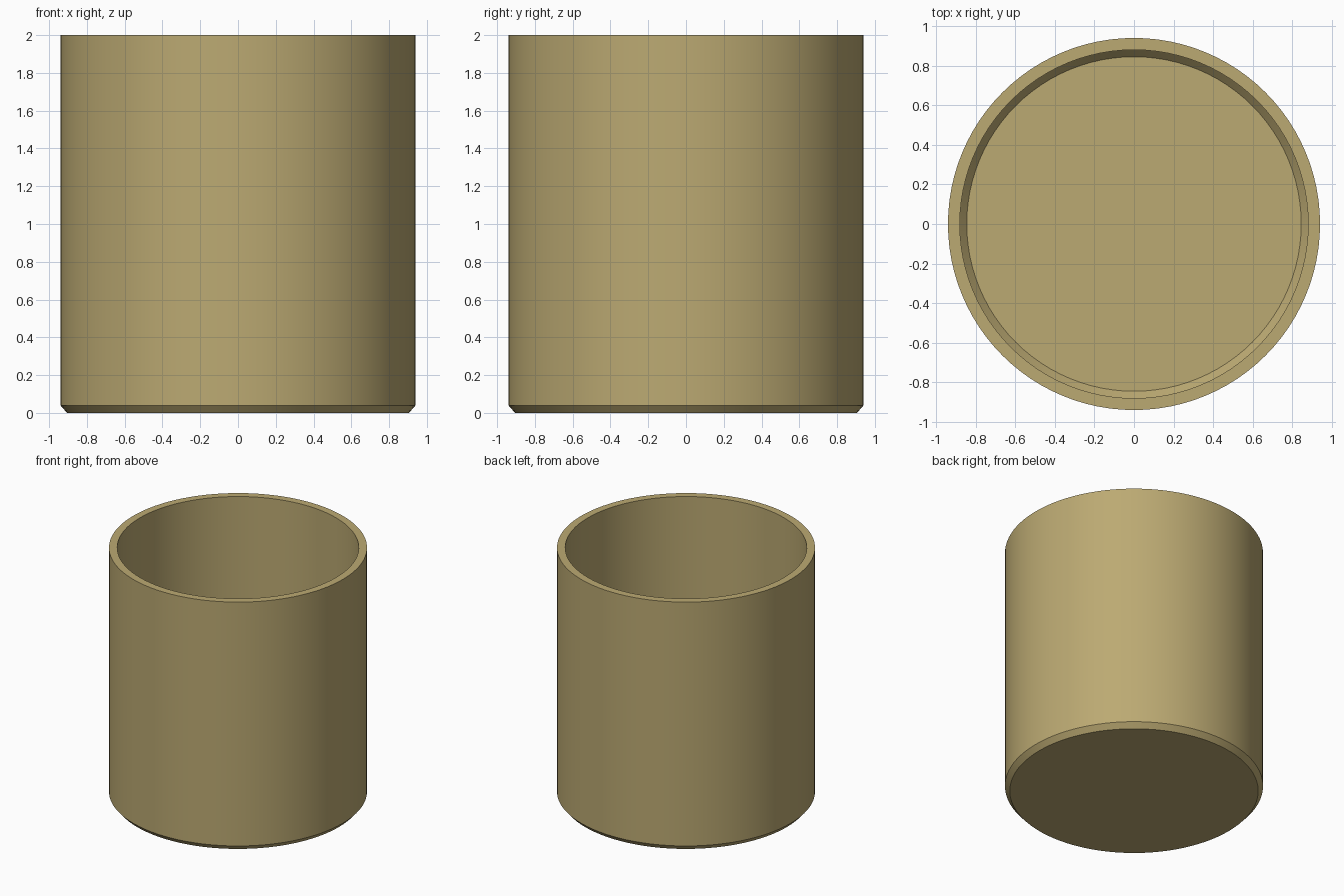
import bpy, bmesh, math

if "Cube" in bpy.data.objects:
    bpy.data.objects.remove(bpy.data.objects["Cube"])

SEGMENTS = 96
# Radius / height profile: outer base, chamfer, wall, rim, inner wall, inner chamfer, floor
PROFILE = [(0.905, 0.0), (0.94, 0.04), (0.94, 2.0),
           (0.88, 2.0), (0.88, 0.10), (0.845, 0.06)]

bm = bmesh.new()
rings = []
for r, z in PROFILE:
    rings.append([bm.verts.new((r * math.cos(2 * math.pi * i / SEGMENTS),
                                r * math.sin(2 * math.pi * i / SEGMENTS), z))
                  for i in range(SEGMENTS)])

# Walls, rim and chamfers
for a, b in zip(rings, rings[1:]):
    for i in range(SEGMENTS):
        j = (i + 1) % SEGMENTS
        bm.faces.new((a[i], a[j], b[j], b[i]))

# Underside and inner floor
bm.faces.new(rings[0][::-1])
bm.faces.new(rings[-1])
bmesh.ops.recalc_face_normals(bm, faces=bm.faces)

mesh = bpy.data.meshes.new("cup_body")
bm.to_mesh(mesh)
bm.free()
cup = bpy.data.objects.new("cup_body", mesh)
bpy.context.collection.objects.link(cup)

# Tan material
mat = bpy.data.materials.new("tan")
mat.diffuse_color = (0.50, 0.40, 0.17, 1.0)
mat.use_nodes = True
mat.node_tree.nodes["Principled BSDF"].inputs["Base Color"].default_value = mat.diffuse_color
mesh.materials.append(mat)

# Smooth walls, crisp edges
bpy.context.view_layer.objects.active = cup
cup.select_set(True)
bpy.ops.object.shade_smooth_by_angle(angle=math.radians(30))
